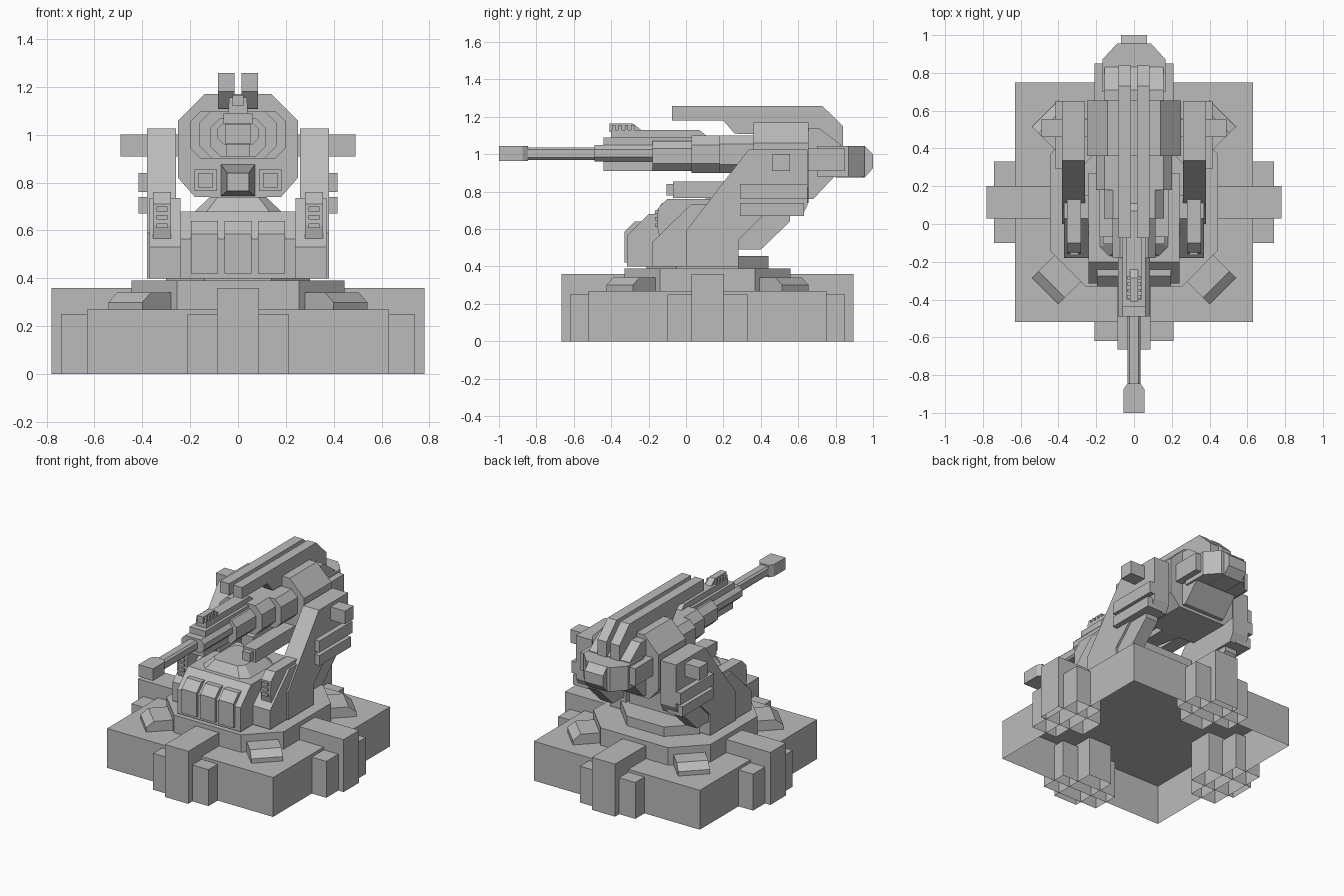
import bpy, bmesh, math

mat = bpy.data.materials.new("plain grey")
mat.diffuse_color = (0.5, 0.5, 0.5, 1)


def prism(name, pts, axis, a, b, open_bottom=False, inset=0.0):
    """Extrude a 2D profile along an axis; x: pts=(y,z), y: pts=(x,z), z: pts=(x,y)."""
    put = {'x': lambda p, t: (t, p[0], p[1]),
           'y': lambda p, t: (p[0], t, p[1]),
           'z': lambda p, t: (p[0], p[1], t)}[axis]
    bm = bmesh.new()
    lo = [bm.verts.new(put(p, a)) for p in pts]
    hi = [bm.verts.new(put((p[0] - math.copysign(inset, p[0]), p[1]), b)) for p in pts]
    n = len(pts)
    bm.faces.new(lo)
    bm.faces.new(hi)
    for i in range(n):
        j = (i + 1) % n
        bm.faces.new((lo[i], lo[j], hi[j], hi[i]))
    bmesh.ops.recalc_face_normals(bm, faces=bm.faces)
    if open_bottom:
        bm.faces.ensure_lookup_table()
        low = [f for f in bm.faces if f.normal.z < -0.9]
        bmesh.ops.delete(bm, geom=low, context='FACES_ONLY')
    me = bpy.data.meshes.new(name)
    bm.to_mesh(me)
    bm.free()
    me.materials.append(mat)
    ob = bpy.data.objects.new(name, me)
    bpy.context.collection.objects.link(ob)
    return ob


def box(name, x0, x1, y0, y1, z0, z1, open_bottom=False):
    return prism(name, [(x0, y0), (x1, y0), (x1, y1), (x0, y1)], 'z', z0, z1, open_bottom)


def octagon(rx, ry, cx, cy, c, d=None):
    """Rectangle with cut corners (c along first axis, d along second)."""
    d = c if d is None else d
    return [(cx - rx + c, cy - ry), (cx + rx - c, cy - ry), (cx + rx, cy - ry + d), (cx + rx, cy + ry - d),
            (cx + rx - c, cy + ry), (cx - rx + c, cy + ry), (cx - rx, cy + ry - d), (cx - rx, cy - ry + d)]


def pair(fn):
    for side, s in (("right", 1), ("left", -1)):
        fn(side, s)


CY = 0.115  # centre of the base in y

# Hollow base with buttresses on all four sides
box("base", -0.63, 0.63, -0.52, 0.75, 0, 0.27, True)
pair(lambda n, s: box("base_side_buttress_" + n, 0.44 * s, 0.78 * s, 0.03, 0.20, 0, 0.36, True))
pair(lambda n, s: box("base_side_step_" + n, 0.55 * s, 0.74 * s, -0.10, 0.33, 0, 0.25, True))
pair(lambda n, s: box("base_end_buttress_" + n, -0.088, 0.088, CY + 0.44 * s, CY + 0.78 * s, 0, 0.36, True))
pair(lambda n, s: box("base_end_step_" + n, -0.21, 0.21, CY + 0.55 * s, CY + 0.735 * s, 0, 0.25, True))

# Turret ring and raised platform
prism("turret_ring", octagon(0.445, 0.445, 0, CY, 0.19), 'z', 0.27, 0.39)
prism("turret_platform", octagon(0.30, 0.325, 0, CY, 0.16), 'z', 0.39, 0.455)

# Diagonal wedges around the ring
for k in range(4):
    w = prism("ring_wedge", [(0.42, 0.27), (0.665, 0.27), (0.665, 0.30), (0.615, 0.34), (0.42, 0.34)],
              'x', -0.10, 0.10)
    w.location = (0, CY, 0)
    w.rotation_euler = (0, 0, math.radians(45 + 90 * k))

# Front body with three armour panels and a top plate
prism("body", [(-0.315, 0.40), (-0.315, 0.565), (-0.2, 0.68), (0.27, 0.68), (0.27, 0.40)], 'x', -0.24, 0.24)
for x in (-0.14, 0, 0.14):
    prism("body_panel", [(-0.33, 0.42), (-0.33, 0.585), (-0.275, 0.64), (-0.2, 0.64), (-0.2, 0.42)],
          'x', x - 0.056, x + 0.056)
plate = prism("body_top_plate", octagon(0.18, 0.17, 0, 0.0, 0.05), 'z', 0.68, 0.74, inset=0.0)
for v in plate.data.vertices:
    if v.co.z > 0.7:
        v.co.x *= 0.65
        v.co.y *= 0.75

ARM = [(0, 0.40), (0, 0.59), (0.335, 1.025), (0.65, 1.025), (0.65, 0.73), (0.62, 0.67),
       (0.41, 0.67), (0.28, 0.54), (0.28, 0.40)]
FOOT = [(-0.18, 0.40), (-0.18, 0.53), (0.03, 0.735), (0.15, 0.735), (0.15, 0.40)]
BRACE = [(0.2, 0.49), (0.4, 0.49), (0.555, 0.64), (0.555, 0.70), (0.35, 0.70)]
POD = [(-0.14, 0.55), (-0.155, 0.62), (-0.15, 0.71), (-0.10, 0.76), (0.16, 0.76), (0.16, 0.55)]


# Yoke arms with feet, pods, trunnions and side slabs
def yoke(n, s):
    prism("yoke_arm_" + n, ARM, 'x', 0.26 * s, 0.38 * s)
    prism("yoke_foot_" + n, FOOT, 'x', 0.24 * s, 0.37 * s)
    prism("yoke_brace_" + n, BRACE, 'x', 0.275 * s, 0.365 * s)
    prism("arm_pod_" + n, POD, 'x', 0.28 * s, 0.355 * s)
    for i in range(3):
        z = 0.61 + 0.035 * i
        box("pod_slat_" + n, 0.295 * s, 0.34 * s, -0.165, -0.14, z, z + 0.02)
    box("trunnion_" + n, 0.2 * s, 0.49 * s, 0.46, 0.555, 0.91, 1.0)
    box("side_slab_upper_" + n, 0.3 * s, 0.415 * s, 0.29, 0.65, 0.76, 0.84)
    box("side_slab_lower_" + n, 0.3 * s, 0.415 * s, 0.29, 0.63, 0.67, 0.74)
    # Small twin guns below the main barrel
    x = 0.135 * s
    box("small_gun_" + n, x - 0.047, x + 0.047, -0.07, 0.40, 0.765, 0.855)
    box("small_gun_muzzle_" + n, x - 0.03, x + 0.03, -0.105, -0.07, 0.78, 0.84)


pair(yoke)

# Underslung block, tapering toward the front
sensor = box("underslung_block", -0.075, 0.075, 0.1, 0.4, 0.74, 0.88)
for v in sensor.data.vertices:
    if v.co.y < 0.2:
        v.co.x *= 0.6
        v.co.z = 0.84 if v.co.z > 0.8 else 0.765

# Breech drum and receiver
DRUM = [(-0.14, 1.17), (0.14, 1.17), (0.25, 1.06), (0.25, 0.82), (0.18, 0.74),
        (-0.18, 0.74), (-0.25, 0.82), (-0.25, 1.06)]
prism("breech_drum", DRUM, 'y', 0.36, 0.655)
prism("receiver", octagon(0.2, 0.1, 0, 1.0, 0.045), 'y', 0.18, 0.37)
prism("receiver_front", octagon(0.16, 0.1, 0, 1.0, 0.05), 'y', 0.03, 0.2)

# Barrel sections
prism("barrel_collar", octagon(0.115, 0.08, 0, 0.99, 0.04), 'y', -0.18, 0.05)
prism("barrel_sleeve", octagon(0.085, 0.045, 0, 1.005, 0.025), 'y', -0.49, -0.15)
box("barrel_underside", -0.05, 0.05, -0.44, -0.15, 0.91, 0.97)
box("barrel_top_cover", -0.06, 0.06, -0.44, 0.05, 1.04, 1.09)
prism("barrel", octagon(0.035, 0.033, 0, 1.003, 0.012), 'y', -0.88, -0.45)
prism("muzzle", [(-0.055, -1.0), (0.055, -1.0), (0.055, -0.875), (0.035, -0.845), (-0.035, -0.845),
                 (-0.055, -0.875)], 'z', 0.963, 1.045)

# Sight on top of the barrel
prism("sight_rail", [(-0.4, 1.08), (-0.4, 1.13), (0.07, 1.13), (0.12, 1.09), (0.12, 1.08)], 'x', -0.04, 0.04)
prism("sight", [(-0.41, 1.12), (-0.41, 1.165), (-0.285, 1.165), (-0.24, 1.13), (-0.24, 1.12)], 'x', -0.022, 0.022)
for i in range(4):
    y = -0.395 + 0.034 * i
    box("sight_fin", -0.037, 0.037, y, y + 0.018, 1.11, 1.155)

# Twin recoil rails above the gun
RAIL = [(-0.075, 1.18), (-0.075, 1.257), (0.73, 1.257), (0.84, 1.15), (0.84, 1.03),
        (0.7, 1.03), (0.6, 1.1), (0.26, 1.11), (0.2, 1.18)]
pair(lambda n, s: prism("recoil_rail_" + n, RAIL, 'x', 0.015 * s, 0.083 * s))

# Rear housing, collar and end cap
prism("rear_housing", [(0.64, 1.14), (0.71, 1.14), (0.83, 1.05), (0.83, 0.92), (0.68, 0.76), (0.64, 0.76)],
      'x', -0.155, 0.155)
pair(lambda n, s: box("rear_cheek_" + n, 0.1 * s, 0.21 * s, 0.64, 0.85, 0.91, 1.03))
prism("rear_collar", [(-0.168, 0.7), (0.168, 0.7), (0.168, 0.87), (0.09, 0.955), (-0.09, 0.955), (-0.168, 0.87)],
      'z', 0.88, 1.045)
prism("rear_cap", [(0.8, 0.875), (0.955, 0.875), (1.0, 0.925), (1.0, 1.0), (0.955, 1.045), (0.8, 1.045)],
      'x', -0.07, 0.07)
